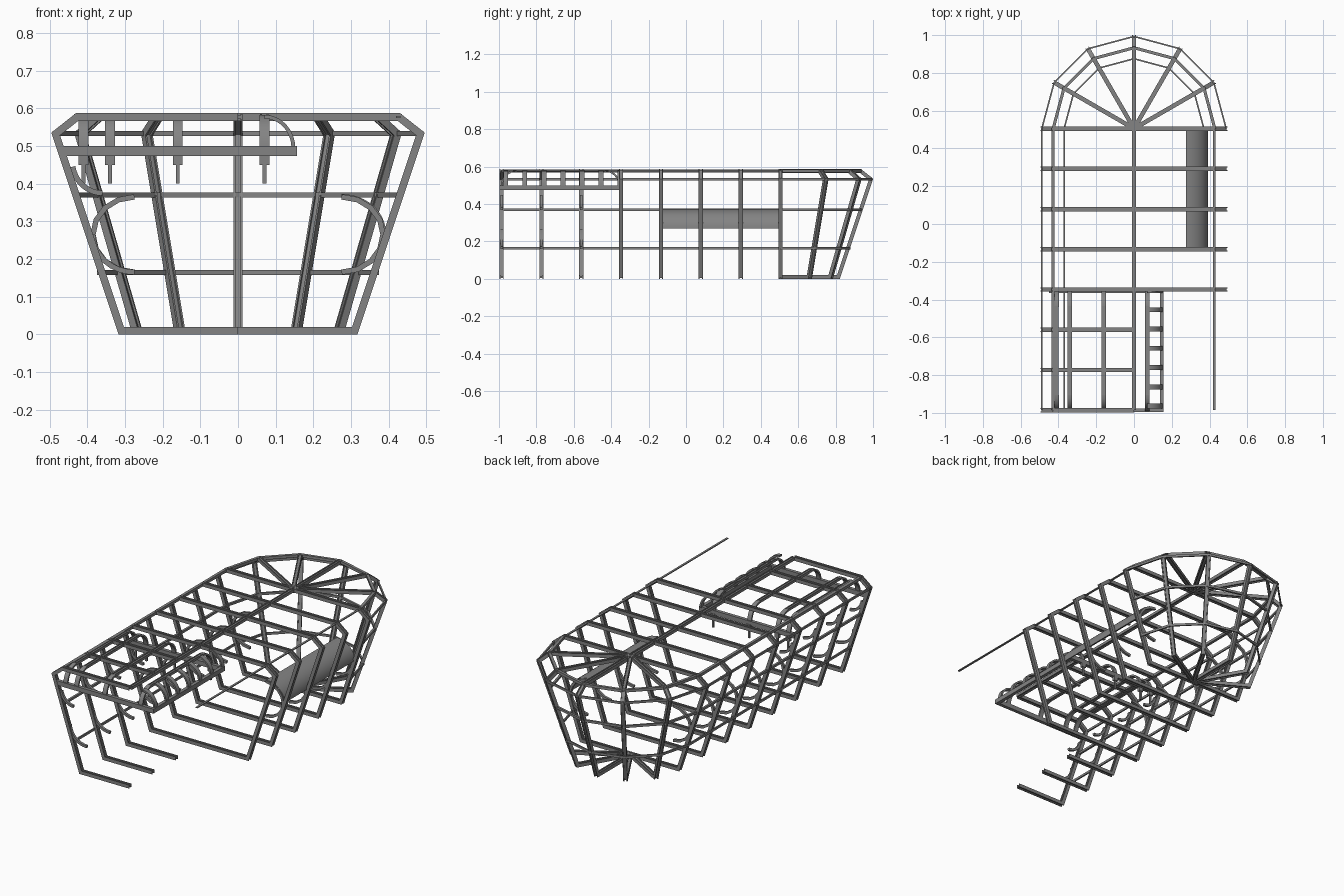
import bpy, bmesh, math
from mathutils import Vector

cube = bpy.data.objects.get("Cube")
if cube:
    bpy.data.objects.remove(cube, do_unlink=True)

steel = bpy.data.materials.new("steel grey")
steel.use_nodes = True
GREY = (0.23, 0.23, 0.23, 1)
steel.diffuse_color = GREY
bsdf = next(n for n in steel.node_tree.nodes if n.type == 'BSDF_PRINCIPLED')
bsdf.inputs["Base Color"].default_value = GREY

X, Y, Z = Vector((1, 0, 0)), Vector((0, 1, 0)), Vector((0, 0, 1))


def box_section(a, b):
    a, b = a / 2, b / 2
    return [(-a, -b), (a, -b), (a, b), (-a, b)]


def h_section(a, b):
    # two flanges joined by a web, open on both in-plane sides
    a, b = a / 2, b / 2
    f, w = a * 0.55, b * 0.45
    return [(-a, -b), (-f, -b), (-f, -w), (f, -w), (f, -b), (a, -b),
            (a, b), (f, b), (f, w), (-f, w), (-f, b), (-a, b)]


def sweep(name, path, normal, section, closed=False, smooth=False):
    """Sweep a section along a planar path with mitred corners."""
    path = [Vector(p) for p in path]
    n = len(path)
    bm = bmesh.new()
    rings = []
    for i, p in enumerate(path):
        before = (p - path[i - 1]).normalized() if i or closed else None
        after = (path[(i + 1) % n] - p).normalized() if i < n - 1 or closed else None
        before, after = before or after, after or before
        tangent = (before + after).normalized()
        side = tangent.cross(normal).normalized() / max(0.4, tangent.dot(after))
        rings.append([bm.verts.new(p + normal * a + side * b) for a, b in section])
    k = len(section)
    for i in range(n if closed else n - 1):
        r, s = rings[i], rings[(i + 1) % n]
        for j in range(k):
            bm.faces.new((r[j], r[(j + 1) % k], s[(j + 1) % k], s[j]))
    if not closed:
        bm.faces.new(rings[0])
        bm.faces.new(rings[-1][::-1])
    bmesh.ops.recalc_face_normals(bm, faces=bm.faces)
    mesh = bpy.data.meshes.new(name)
    bm.to_mesh(mesh)
    bm.free()
    mesh.materials.append(steel)
    obj = bpy.data.objects.new(name, mesh)
    bpy.context.collection.objects.link(obj)
    if smooth:
        bpy.ops.object.select_all(action='DESELECT')
        obj.select_set(True)
        bpy.context.view_layer.objects.active = obj
        bpy.ops.object.shade_smooth_by_angle(angle=math.radians(30))


def arc(centre, u, v, start, end, steps=8):
    """Points on an ellipse arc spanned by the vectors u and v, in degrees."""
    angles = [math.radians(start + (end - start) * i / steps) for i in range(steps + 1)]
    return [Vector(centre) + u * math.cos(t) + v * math.sin(t) for t in angles]


# Hull cross-section as (distance from centreline, height)
PROFILE = [(0, 0.577), (0.427, 0.577), (0.484, 0.532), (0.31, 0.01), (0, 0.01)]
STERN, PITCH = 0.505, 0.213
BOW = STERN - 7 * PITCH
RIB = h_section(0.023, 0.02)


def half_rib(name, y, degrees):
    t = math.radians(degrees)
    out = Vector((math.cos(t), math.sin(t), 0))
    path = [out * r + Y * y + Z * z for r, z in PROFILE]
    sweep(name, path, out.cross(Z), RIB)


# Full ribs amidships, half ribs at the open bow
rib_ys = [STERN - PITCH * i for i in range(8)]
for i, y in enumerate(rib_ys):
    if i < 5:
        loop = [(r, y, z) for r, z in PROFILE[1:4]]
        loop += [(-r, y, z) for r, z in PROFILE[3:0:-1]]
        sweep("full_rib", loop, Y, RIB, closed=True)
    else:
        half_rib("bow_half_rib", y, 180)

# Radial ribs of the rounded stern
for degrees in range(30, 180, 30):
    half_rib("stern_rib", STERN, degrees)

# Stringers wrap the stern and run forward on the right-hand hull side
for name, r, z, tall, wide in (("roof_stringer", 0.428, 0.577, 0.016, 0.016),
                               ("shoulder_stringer", 0.488, 0.533, 0.013, 0.008),
                               ("upper_side_stringer", 0.43, 0.37, 0.013, 0.012),
                               ("lower_side_stringer", 0.37, 0.164, 0.013, 0.008)):
    path = arc((0, STERN, z), X * r, Y * r, 0, 180, 6) + [Vector((-r, BOW, z))]
    sweep(name, path, Z, box_section(tall, wide))
sweep("ridge_beam", [(0, BOW, 0.577), (0, STERN, 0.577)], X, h_section(0.023, 0.016))
sweep("left_roof_rail", [(0.425, BOW, 0.577), (0.425, STERN, 0.577)], X,
      box_section(0.012, 0.005))

# Curved brackets along both hull sides
BRACKET = box_section(0.014, 0.014)
for i, y in enumerate(rib_ys):
    first = 90 if i < 5 else 180
    sweep("side_bracket", arc((-0.275, y, 0.265), X * 0.11, Z * 0.1, first, 270),
          Y, BRACKET, smooth=True)
    if i < 4:
        sweep("side_bracket", arc((0.275, y, 0.265), X * 0.11, Z * 0.1, -90, 90),
              Y, BRACKET, smooth=True)
    else:
        sweep("upper_hook", arc((-0.36, y, 0.46), X * 0.08, Z * 0.085, 190, 270),
              Y, BRACKET, smooth=True)

# Curved panel over the left brackets
sweep("curved_panel", arc((0.275, 0.183, 0.27), X * 0.115, Z * 0.1, 0, 90, 12),
      Y, box_section(0.635, 0.005), smooth=True)

# Roof bay: lower frame, roof beams and rounded edges
REAR = -0.355
sweep("bay_frame", [(-0.47, BOW, 0.487), (0.147, BOW, 0.487),
                    (0.147, REAR, 0.487), (-0.45, REAR, 0.487)], Z,
      box_section(0.026, 0.02))
STRAP = box_section(0.026, 0.01)
for x in (-0.41, -0.34, -0.16, 0.07):
    sweep("bay_roof_beam", [(x, BOW + 0.08, 0.578), (x, REAR - 0.08, 0.578)], X,
          h_section(0.022, 0.014))
    for y, way in ((BOW + 0.08, -1), (REAR - 0.08, 1)):
        sweep("bay_end_strap", arc((x, y, 0.495), Y * 0.08 * way, Z * 0.083, 0, 90),
              X, STRAP, smooth=True)
for i in range(7):
    y = -0.964 + 0.102 * i
    sweep("bay_side_strap", arc((0.07, y, 0.495), X * 0.077, Z * 0.083, 0, 90),
          Y, STRAP, smooth=True)

# Hangers below the rear of the bay
for x in (-0.41, -0.34, -0.16, 0.07):
    sweep("hanger_socket", [(x, REAR + 0.005, 0.48), (x, REAR + 0.005, 0.45)], X,
          box_section(0.026, 0.016))
    sweep("hanger_pin", [(x, REAR + 0.005, 0.45), (x, REAR + 0.005, 0.4)], X,
          box_section(0.01, 0.01))
